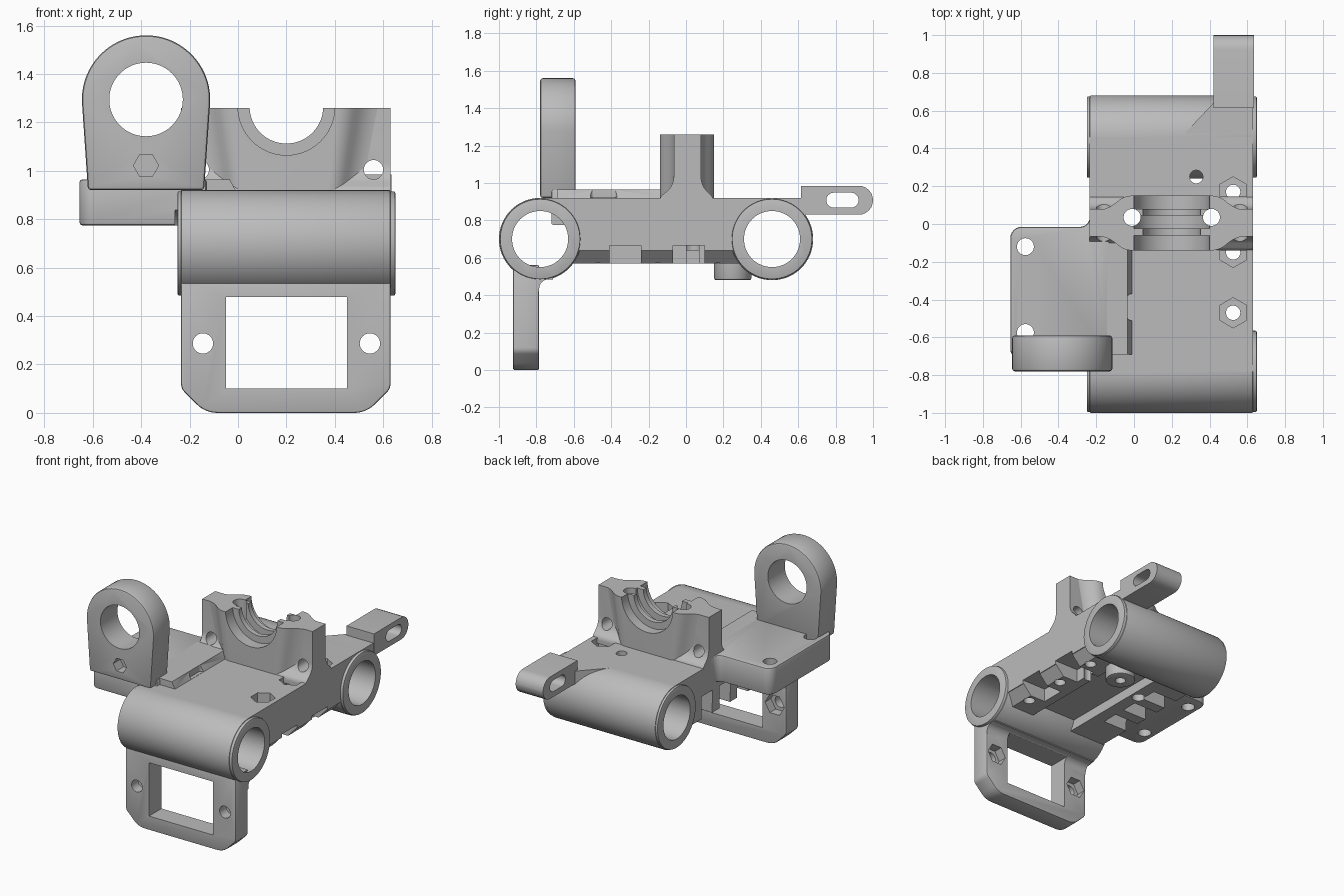
import bpy, bmesh, math
from mathutils import Vector

cube = bpy.data.objects.get("Cube")
if cube:
    bpy.data.objects.remove(cube, do_unlink=True)

grey = bpy.data.materials.new("light grey plastic")
grey.use_nodes = True
colour = (0.5, 0.5, 0.5, 1)
grey.diffuse_color = colour
grey.node_tree.nodes["Principled BSDF"].inputs["Base Color"].default_value = colour


# Profile helpers
def arc(cx, cy, r, n=64, start=0, sweep=360):
    steps = n if sweep == 360 else n + 1
    return [(cx + r * math.cos(math.radians(start + sweep * i / n)),
             cy + r * math.sin(math.radians(start + sweep * i / n))) for i in range(steps)]


def rect(a0, b0, a1, b1):
    return [(a0, b0), (a1, b0), (a1, b1), (a0, b1)]


def rounded(pts, radii, n=6):
    """Round each corner by a tangent length, using rational curves."""
    out = []
    for i, p in enumerate(pts):
        p, a, b = Vector(p), Vector(pts[i - 1]), Vector(pts[(i + 1) % len(pts)])
        r = radii[i] if isinstance(radii, list) else radii
        if r == 0:
            out.append(tuple(p))
            continue
        d0, d1 = (a - p).normalized(), (b - p).normalized()
        w = math.sin(d0.angle(d1) / 2)
        for k in range(n + 1):
            t = k / n
            c0, c1, c2 = (1 - t) ** 2, 2 * t * (1 - t) * w, t * t
            out.append(tuple(((p + d0 * r) * c0 + p * c1 + (p + d1 * r) * c2) / (c0 + c1 + c2)))
    return out


def prism(name, axis, pts, lo, hi, bevel=0):
    """Extrude a profile along an axis: x takes (y,z), y takes (x,z), z takes (x,y)."""
    place = {"x": lambda p, t: (t, p[0], p[1]),
             "y": lambda p, t: (p[0], t, p[1]),
             "z": lambda p, t: (p[0], p[1], t)}[axis]
    bm = bmesh.new()
    low = [bm.verts.new(place(p, lo)) for p in pts]
    high = [bm.verts.new(place(p, hi)) for p in pts]
    bm.faces.new(low)
    bm.faces.new(high)
    for i in range(len(pts)):
        bm.faces.new((low[i - 1], low[i], high[i], high[i - 1]))
    bmesh.ops.recalc_face_normals(bm, faces=bm.faces)
    mesh = bpy.data.meshes.new(name)
    bm.to_mesh(mesh)
    bm.free()
    mesh.materials.append(grey)
    obj = bpy.data.objects.new(name, mesh)
    bpy.context.collection.objects.link(obj)
    if bevel:
        mod = obj.modifiers.new("edge", "BEVEL")
        mod.width, mod.segments, mod.limit_method = bevel, 2, "ANGLE"
        mod.angle_limit = math.radians(40)
    return obj


cutters = []


def cut(parts, axis, pts, lo, hi):
    tool = prism("cutter", axis, pts, lo, hi)
    tool.hide_render = True
    cutters.append(tool)
    for part in parts:
        mod = part.modifiers.new("cut", "BOOLEAN")
        mod.operation, mod.solver, mod.object = "DIFFERENCE", "EXACT", tool


LEFT, RIGHT, MID = -0.235, 0.63, 0.2
TUBE_Z = 0.70
parts = []


def add(*args, **kw):
    parts.append(prism(*args, **kw))
    return parts[-1]


# Carriage body and the two rod tubes with slightly smaller end collars
body = add("carriage_body", "x", rect(-0.78, 0.64, 0.46, 0.92), LEFT, RIGHT)
bored = [body]
for label, y in (("front", -0.78), ("rear", 0.46)):
    bored.append(add(label + "_tube", "x", arc(y, TUBE_Z, 0.22), LEFT, RIGHT, bevel=0.006))
    bored.append(add(label + "_tube_collar", "x", arc(y, TUBE_Z, 0.215), -0.25, 0.65, bevel=0.006))

# Flat bridge and slotted lug on the rear tube
bridge = add("rear_bridge", "z", [(0.25, 0.46), (RIGHT, 0.46), (RIGHT, 0.64), (0.42, 0.64)], 0.78, 0.919)
lug = add("rear_slotted_lug", "x",
          rounded(rect(0.615, 0.83, 1.0, 0.985), [0, 0.077, 0.077, 0]), 0.42, 0.635)
cut([lug], "x", arc(0.883, 0.908, 0.04, 12, -90, 180) + arc(0.79, 0.908, 0.04, 12, 90, 180), 0.3, 0.8)

# Side plate with raised clamp step
plate = add("side_plate", "z",
            rounded([(-0.655, -0.72), (-0.13, -0.72), (-0.13, 0.06), (LEFT, 0.06),
                     (LEFT, -0.015), (-0.655, -0.015)], [0.06, 0, 0, 0, 0.05, 0.06]),
            0.775, 0.965, bevel=0.012)
step = add("plate_step", "y", [(-0.25, 0.88), (0.0, 0.88), (-0.01, 0.92), (-0.035, 0.965), (-0.25, 0.965)],
           -0.69, -0.1)
cut([step], "z", rounded(rect(-0.035, -0.51, 0.1, -0.37), 0.02), 0.921, 1.1)
for y in (-0.575, -0.12):
    cut([plate], "z", arc(-0.575, y, 0.045, 32), 0.7, 1.1)

# Upright ring mount on the side plate
ring = add("ring_mount", "y",
           [(-0.62, 0.92), (-0.14, 0.92)] + arc(-0.38, 1.295, 0.265, 48, -4, 188),
           -0.78, -0.59, bevel=0.014)
cut([ring], "y", arc(-0.38, 1.295, 0.152), -1, 0)
cut([ring], "y", arc(-0.38, 1.022, 0.052, 6), -0.9, -0.7)

# Bearing saddle: thin flared wall with a thick tapered block
wall = add("saddle_wall", "x",
           rounded([(-0.14, 0.88), (-0.14, 0.925), (-0.065, 0.985), (-0.065, 1.26),
                    (0.08, 1.26), (0.08, 0.985), (0.145, 0.925), (0.145, 0.88)],
                   [0, 0.02, 0.05, 0, 0, 0.05, 0.02, 0]), LEFT, RIGHT)
half = [(0.40, -0.06), (0.33, -0.075), (0.25, -0.14)]
front_edge = [(MID - x, y) for x, y in half] + [(MID + x, y) for x, y in reversed(half)]
outline = front_edge + [(x, 0.01 - y) for x, y in reversed(front_edge)]
block = add("saddle_block", "z", rounded(outline, [0, 0.04, 0.04, 0.04, 0.04, 0] * 2), 0.88, 1.26)
for v in block.data.vertices:
    if v.co.z < 1:
        v.co.x = MID + (v.co.x - MID) * 0.8
saddle = [wall, block]
cut(saddle, "y", arc(MID, 1.265, 0.152), -0.5, 0.5)
cut(saddle, "y", arc(MID, 1.265, 0.2), -0.5, -0.06)
cut(saddle, "y", arc(MID, 1.265, 0.2), 0.08, 0.5)
cut(saddle, "y", arc(MID, 1.265, 0.2), -0.025, 0.045)
for side in (-1, 1):
    cut(saddle, "y", arc(MID + side * 0.36, 1.005, 0.04, 32), -0.5, 0.5)

# Front frame hanging below the front tube
frame = add("front_frame", "y",
            rounded([(LEFT, 0.56), (LEFT, 0.1), (-0.135, 0), (0.53, 0), (RIGHT, 0.1), (RIGHT, 0.56)],
                    [0, 0.02, 0.05, 0.05, 0.02, 0]), -0.925, -0.785, bevel=0.008)
fillet = add("frame_fillet", "x", rounded([(-0.8, 0.42), (-0.785, 0.42), (-0.785, 0.485), (-0.71, 0.485),
                                           (-0.71, 0.51), (-0.8, 0.51)], [0, 0, 0.05, 0, 0, 0]), LEFT, RIGHT)
cut([frame, fillet], "y", rect(-0.05, 0.1, 0.45, 0.478), -1.1, -0.5)
for x in (-0.145, 0.545):
    cut([frame], "y", arc(x, 0.287, 0.042, 32), -1.1, -0.5)
    cut([frame], "y", arc(x, 0.287, 0.075, 6), -0.85, -0.7)

# Underside rails: chamfered clamp pads on one side, pocketed rail on the other
rail = add("clamp_rail", "y", [(0.38, 0.7), (0.38, 0.57), (0.56, 0.57), (0.625, 0.64), (0.625, 0.7)], -0.62, 0.3)
for y in (-0.325, 0.015):
    cut([rail, body], "x", rect(y - 0.085, 0.5, y + 0.085, 0.665), 0.44, 0.8)
pocket_rail = add("pocket_rail", "x", rect(-0.62, 0.57, 0.3, 0.7), LEFT + 0.002, 0.05)
for y in (-0.3, -0.1, 0.1):
    cut([pocket_rail, body], "x", rect(y - 0.06, 0.5, y + 0.06, 0.73), -0.3, -0.04)

# Screw boss under the body
boss = add("screw_boss", "z", arc(0.33, 0.25, 0.1, 40), 0.48, 0.72, bevel=0.012)

# Rod bores, vertical screw holes and nut pockets
under = [body, rail, pocket_rail]
for y in (-0.78, 0.46):
    cut(bored + under + [plate, step, bridge, boss], "x", arc(y, TUBE_Z, 0.15), -0.26, 0.8)
cut([body, boss], "z", arc(0.33, 0.25, 0.035, 32), 0.3, 1.1)
for x in (-0.01, 0.41):
    cut(saddle + under, "z", arc(x, 0.035, 0.045, 32), 0.3, 1.5)
for y in (0.17, -0.15, -0.47):
    cut([body, rail], "z", arc(0.525, y, 0.038, 32), 0.3, 1.1)
    cut([body], "z", arc(0.525, y, 0.08, 6, 30), 0.82, 1.1)

# Apply the cuts, remove the cutters and smooth the round surfaces
for obj in parts:
    bpy.ops.object.select_all(action="DESELECT")
    obj.select_set(True)
    bpy.context.view_layer.objects.active = obj
    for mod in list(obj.modifiers):
        bpy.ops.object.modifier_apply(modifier=mod.name)
    bpy.ops.object.shade_smooth_by_angle(angle=math.radians(30))
for tool in cutters:
    bpy.data.objects.remove(tool, do_unlink=True)
